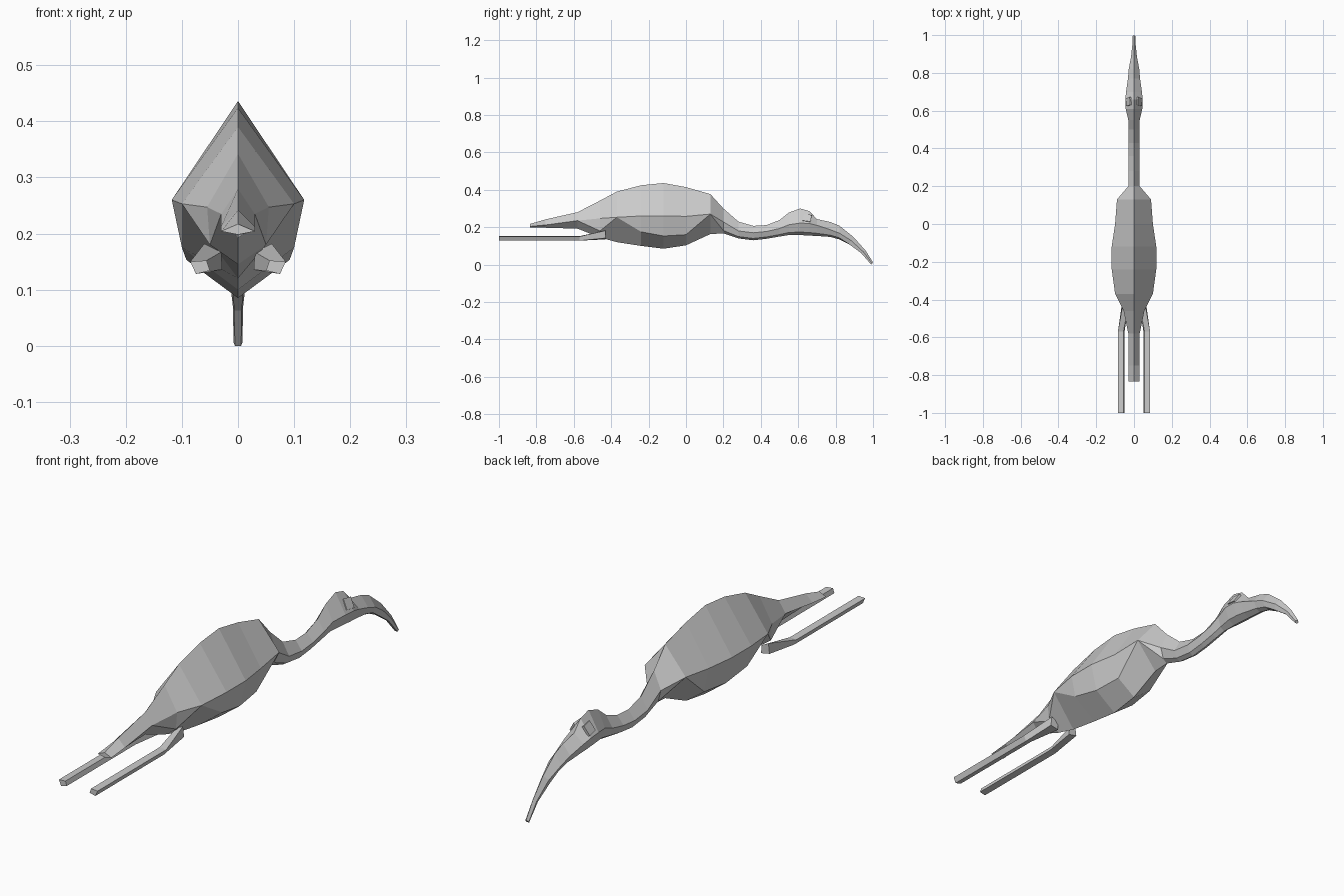
import bpy, bmesh, math
from mathutils import Matrix, Vector


def make_object(name, bm):
    bmesh.ops.remove_doubles(bm, verts=bm.verts, dist=0.0005)
    bmesh.ops.recalc_face_normals(bm, faces=bm.faces)
    me = bpy.data.meshes.new(name)
    bm.to_mesh(me)
    bm.free()
    ob = bpy.data.objects.new(name, me)
    bpy.context.collection.objects.link(ob)
    return ob


def loft(name, rings):
    bm = bmesh.new()
    vs = [[bm.verts.new(p) for p in r] for r in rings]
    n = len(vs[0])
    for a, b in zip(vs, vs[1:]):
        for i in range(n):
            j = (i + 1) % n
            bm.faces.new((a[i], a[j], b[j], b[i]))
    bm.faces.new(vs[0])
    bm.faces.new(vs[-1])
    return make_object(name, bm)


# Torso and tail: y, ridge z, half width, side z, keel z
BODY = [
    (-0.835, 0.217, 0.03, 0.204, 0.198),
    (-0.75, 0.242, 0.03, 0.212, 0.197),
    (-0.58, 0.28, 0.03, 0.235, 0.192),
    (-0.46, 0.342, 0.055, 0.247, 0.145),
    (-0.37, 0.39, 0.10, 0.253, 0.12),
    (-0.24, 0.424, 0.118, 0.26, 0.10),
    (-0.12, 0.436, 0.118, 0.26, 0.085),
    (0.0, 0.414, 0.10, 0.258, 0.103),
    (0.13, 0.377, 0.09, 0.27, 0.163),
]
# Lower flank crease: x, z
FLANK = {-0.46: (0.05, 0.18), -0.24: (0.10, 0.175),
         -0.12: (0.092, 0.153), 0.0: (0.08, 0.16)}
# Neck, head and hooked beak continue the same loft
NECK = [
    (0.20, 0.30, 0.03, 0.228, 0.167),
    (0.28, 0.23, 0.028, 0.18, 0.14),
    (0.36, 0.207, 0.028, 0.17, 0.13),
    (0.43, 0.211, 0.028, 0.177, 0.138),
    (0.50, 0.238, 0.028, 0.193, 0.15),
    (0.55, 0.278, 0.03, 0.213, 0.158),
    (0.61, 0.30, 0.044, 0.222, 0.158),
    (0.66, 0.286, 0.046, 0.22, 0.155),
    (0.70, 0.243, 0.042, 0.21, 0.153),
    (0.77, 0.228, 0.032, 0.187, 0.148),
    (0.82, 0.208, 0.028, 0.168, 0.135),
]
rings = []
for y, top, w, side, keel in BODY + NECK:
    if y < 0.15:
        lx, lz = FLANK.get(y, (w, side))
    else:
        lx, lz = w * 0.6, side + (keel - side) * 0.75
    rings.append([(0, y, top), (w, y, side), (lx, y, lz),
                  (0, y, keel), (-lx, y, lz), (-w, y, side)])
# Beak rings lean with the curve: upper y/z, lower y/z, half width
for uy, uz, ly, lz, w in [(0.895, 0.148, 0.87, 0.11, 0.016),
                          (0.96, 0.075, 0.935, 0.063, 0.009),
                          (1.0, 0.012, 0.99, 0.0, 0.008)]:
    my, mz = (uy + ly) / 2, (uz + lz) / 2
    rings.append([(0, uy, uz), (w, my, mz), (w * .7, ly, lz),
                  (0, ly, lz), (-w * .7, ly, lz), (-w, my, mz)])
loft("bird_body", rings)

# Trailing legs
FOOT = [(0.085, 0.15), (0.075, 0.128), (0.05, 0.134), (0.056, 0.152)]
THIGH = [(0.06, 0.182), (0.065, 0.142), (0.028, 0.135), (0.03, 0.167)]
for s, label in ((1, "right"), (-1, "left")):
    loft(label + "_leg", [[(s * x, y, z) for x, z in sec]
                          for y, sec in ((-1.0, FOOT), (-0.57, FOOT), (-0.43, THIGH))])
    # Eye plate lying on the sloped cheek
    bm = bmesh.new()
    bmesh.ops.create_cube(bm, size=1)
    m = (Matrix.Translation(Vector((s * 0.028, 0.648, 0.248)))
         @ Matrix.Rotation(-s * math.radians(31), 4, 'Y')
         @ Matrix.Rotation(math.radians(-10), 4, 'X')
         @ Matrix.Diagonal((0.01, 0.042, 0.042, 1)))
    bmesh.ops.transform(bm, matrix=m, verts=bm.verts)
    make_object(label + "_eye", bm)
